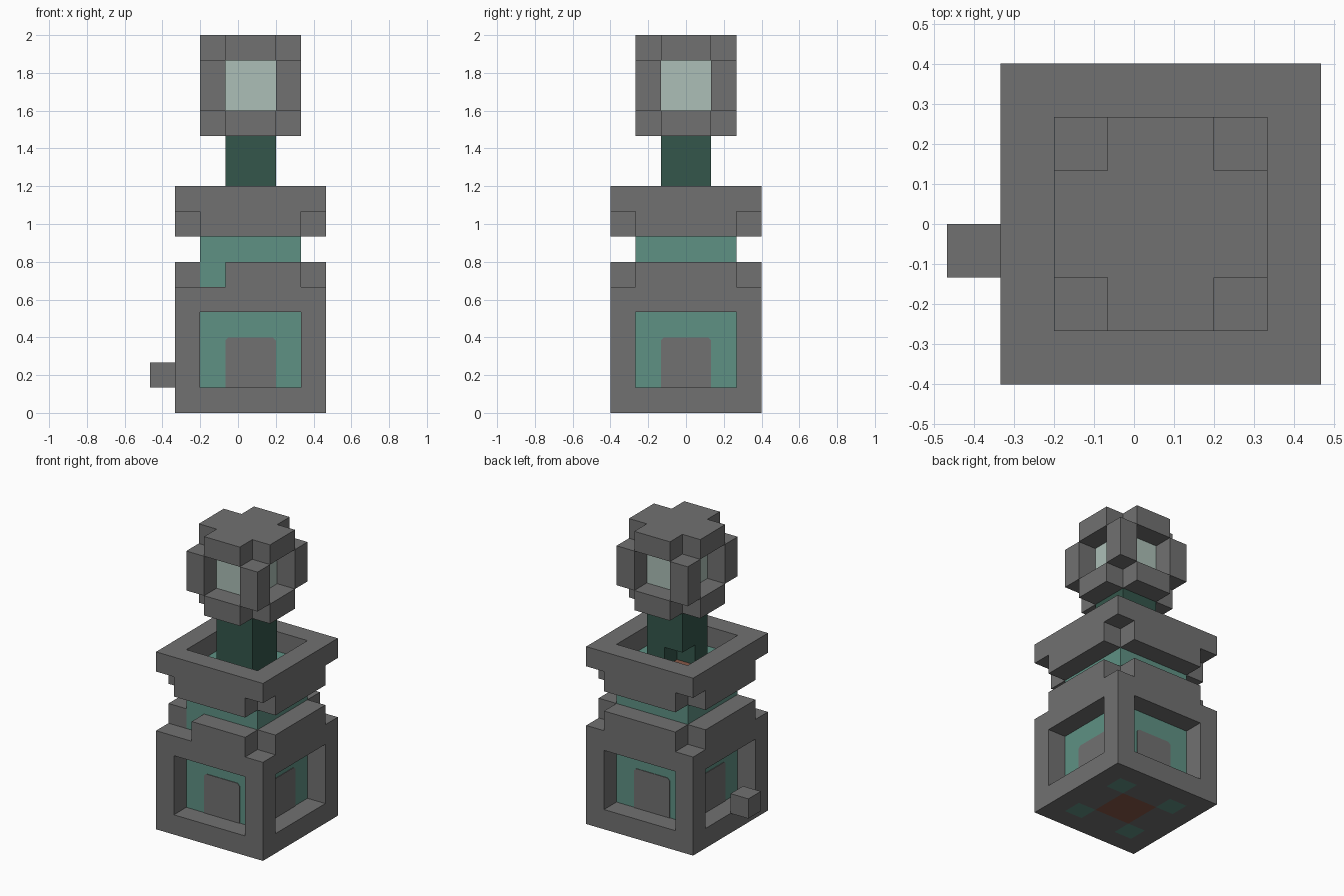
import bpy
import bmesh
from math import pi
from mathutils import Matrix, Vector

U = 2 / 15                      # edge length of one block
CX = U / 2                      # tower axis, shifted to balance the side knob

if "Cube" in bpy.data.objects:
    bpy.data.objects.remove(bpy.data.objects["Cube"])


def material(name, r, g, b):
    m = bpy.data.materials.new(name)
    m.use_nodes = True
    m.diffuse_color = (r, g, b, 1)
    m.node_tree.nodes["Principled BSDF"].inputs["Base Color"].default_value = (r, g, b, 1)
    return m


STONE = material("grey stone", 0.165, 0.165, 0.165)
TEAL = material("teal", 0.114, 0.283, 0.231)
GREEN = material("dark green", 0.034, 0.093, 0.070)
GLASS = material("pale glass", 0.413, 0.521, 0.474)
COPPER = material("copper", 0.242, 0.098, 0.065)


def finish(bm, name, mats):
    mesh = bpy.data.meshes.new(name)
    bm.to_mesh(mesh)
    bm.free()
    for m in mats:
        mesh.materials.append(m)
    ob = bpy.data.objects.new(name, mesh)
    ob.location.x = CX
    bpy.context.collection.objects.link(ob)
    return ob


def blocks(name, half, z0, z1, keep, mats, paint=None):
    """Outer skin of all unit blocks whose centre passes the keep rule."""
    span = [i + 0.5 for i in range(-half, half)]
    cells = {(x, y, z + 0.5) for x in span for y in span for z in range(z0, z1)
             if keep(x, y, z)}
    bm = bmesh.new()
    for c in sorted(cells):
        for axis in range(3):
            for sign in (-1, 1):
                n = Vector((0, 0, 0))
                n[axis] = sign
                if tuple(Vector(c) + n) in cells:
                    continue
                a = Vector((0, 0, 0))
                a[(axis + 1) % 3] = 0.5
                b = n.cross(a)
                mid = Vector(c) + n / 2
                f = bm.faces.new([bm.verts.new((mid + d) * U)
                                  for d in (-a - b, a - b, a + b, b - a)])
                if paint:
                    f.material_index = paint(mid, n)
    bmesh.ops.remove_doubles(bm, verts=bm.verts, dist=0.001)
    bmesh.ops.dissolve_limit(bm, angle_limit=0.01, verts=bm.verts,
                             edges=bm.edges, delimit={'MATERIAL'})
    return finish(bm, name, mats)


def reach(x, y):
    return max(abs(x), abs(y))


def corner(x, y, r):
    return min(abs(x), abs(y)) > r


# Base shell: four windows, notched top corners, one wider notch
def base_rule(x, y, z):
    if z == 0:
        return True
    if reach(x, y) < 2:
        return False
    if z < 4:
        return corner(x, y, 2)
    if z == 5:
        return not corner(x, y, 2) and not (y < -2 and x < -1)
    return True


# Underside pattern: copper centre with four teal squares
def base_paint(p, n):
    if n.z > -0.5 or p.z > 0.1:
        return 0
    if reach(p.x, p.y) < 1:
        return 2
    return 1 if corner(p.x, p.y, 1) and reach(p.x, p.y) < 2 else 0


blocks("base_shell", 3, 0, 6, base_rule, [STONE, TEAL, COPPER], base_paint)

# Inner core with a copper patch under the stem
blocks("inner_core", 2, 1, 8, lambda x, y, z: True, [TEAL, COPPER],
       lambda p, n: int(n.z > 0.5 and reach(p.x, p.y) < 1))

# Upper rim, lower corners cut away
blocks("upper_rim", 3, 7, 9,
       lambda x, y, z: reach(x, y) > 2 and (z == 8 or not corner(x, y, 2)), [STONE])

# Stem with one missing foot block
blocks("stem", 1, 8, 11, lambda x, y, z: z > 8 or x > 0 or y < 0, [GREEN])

# Lantern: cube cage without its eight corners
blocks("lantern_cage", 2, 11, 15,
       lambda x, y, z: corner(x, y, 1) if z in (12, 13) else not corner(x, y, 1), [STONE])
blocks("lantern_glass", 1, 12, 14, lambda x, y, z: True, [GLASS])

# Knob on the right side
knob = blocks("side_knob", 1, 1, 2, lambda x, y, z: x < 0 and y < 0, [STONE])
knob.location.x = CX - 3 * U

# Thin door panels with clipped top corners, one in each window
for i, side in enumerate(("front", "left", "back", "right")):
    bm = bmesh.new()
    cut = 0.12
    outline = [(-1, 1), (1, 1), (1, 3 - cut), (1 - cut, 3), (cut - 1, 3), (-1, 3 - cut)]
    face = bm.faces.new([bm.verts.new((x * U, -2 * U, z * U)) for x, z in outline])
    ext = bmesh.ops.extrude_face_region(bm, geom=[face])
    bmesh.ops.translate(bm, vec=(0, -0.004, 0),
                        verts=[v for v in ext["geom"] if isinstance(v, bmesh.types.BMVert)])
    bmesh.ops.recalc_face_normals(bm, faces=bm.faces)
    bmesh.ops.rotate(bm, cent=(0, 0, 0), matrix=Matrix.Rotation(i * pi / 2, 3, 'Z'),
                     verts=bm.verts)
    finish(bm, side + "_door_panel", [STONE])
